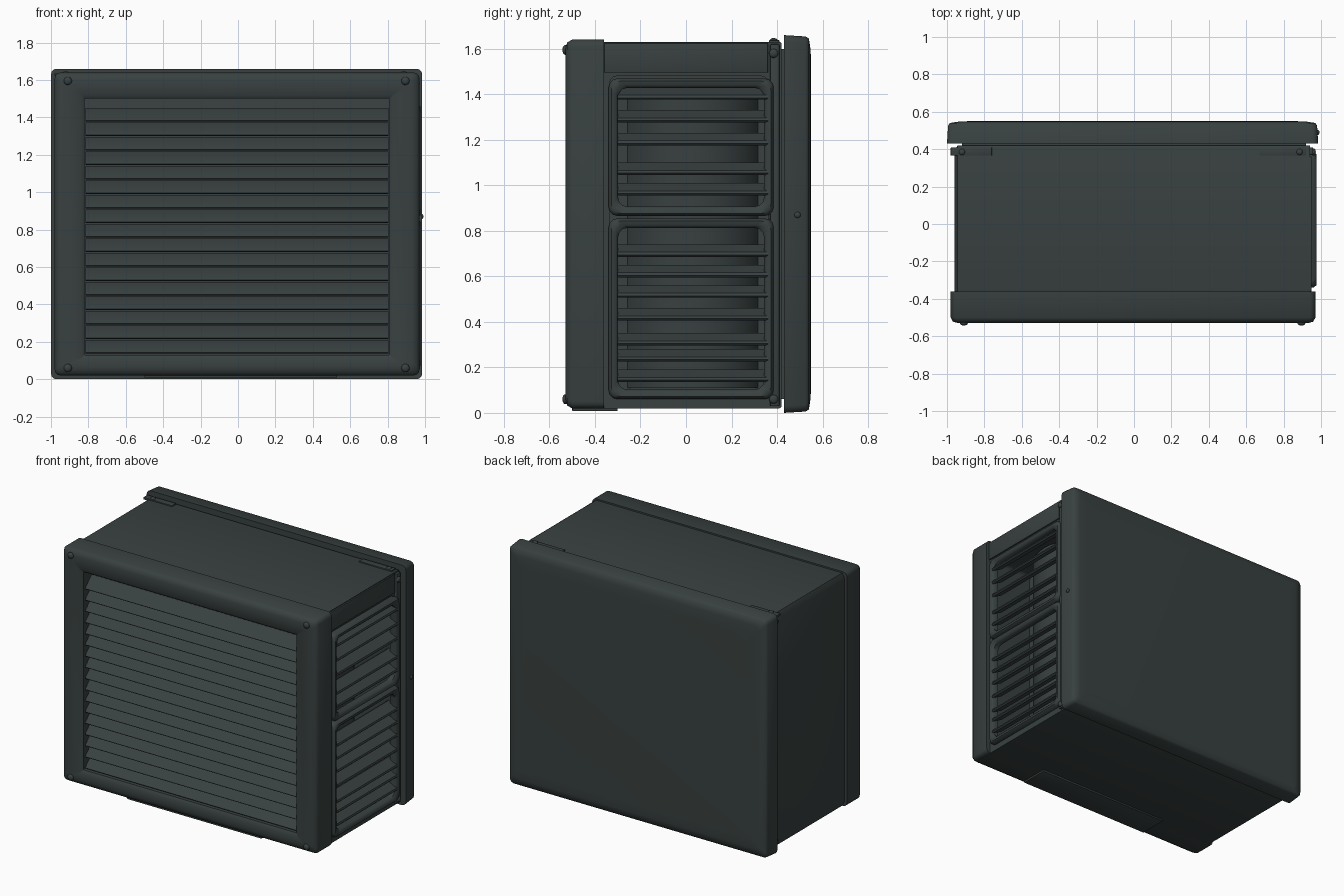
import bpy, bmesh, math
from mathutils import Vector, Matrix

if "Cube" in bpy.data.objects:
    bpy.data.objects.remove(bpy.data.objects["Cube"])


def material(name, colour):
    m = bpy.data.materials.new(name)
    m.use_nodes = True
    m.diffuse_color = (*colour, 1)
    m.node_tree.nodes["Principled BSDF"].inputs["Base Color"].default_value = (*colour, 1)
    return m


PAINT = material("dark slate paint", (0.040, 0.052, 0.051))


def finish(name, bm, angle=40):
    bmesh.ops.recalc_face_normals(bm, faces=bm.faces)
    mesh = bpy.data.meshes.new(name)
    bm.to_mesh(mesh)
    bm.free()
    mesh.materials.append(PAINT)
    ob = bpy.data.objects.new(name, mesh)
    bpy.context.scene.collection.objects.link(ob)
    bpy.ops.object.select_all(action="DESELECT")
    ob.select_set(True)
    bpy.context.view_layer.objects.active = ob
    bpy.ops.object.shade_smooth_by_angle(angle=math.radians(angle))
    return ob


def rounded(a0, a1, z0, z1, r, inset=0):
    """Rounded rectangle outline, four points per corner."""
    a0, a1, z0, z1 = a0 + inset, a1 - inset, z0 + inset, z1 - inset
    corners = ((a1 - r, z1 - r), (a0 + r, z1 - r), (a0 + r, z0 + r), (a1 - r, z0 + r))
    return [(a + r * math.cos(t), z + r * math.sin(t))
            for k, (a, z) in enumerate(corners)
            for t in [math.pi / 2 * (k + i / 3) for i in range(4)]]


def loft(name, axis, loops, caps=(False, False), ring=False, angle=40):
    """Join outlines placed at depths along the x or y axis."""
    bm = bmesh.new()
    rows = [[bm.verts.new((d, a, z) if axis == "x" else (a, d, z)) for a, z in pts]
            for d, pts in loops]
    pairs = list(zip(rows, rows[1:])) + ([(rows[-1], rows[0])] if ring else [])
    for r, s in pairs:
        for i in range(len(r)):
            j = (i + 1) % len(r)
            bm.faces.new((r[i], r[j], s[j], s[i]))
    for row, cap in zip((rows[0], rows[-1]), caps):
        if cap:
            bm.faces.new(row)
    return finish(name, bm, angle)


def box(name, lo, hi, bevel=0.0):
    bm = bmesh.new()
    lo, hi = Vector(lo), Vector(hi)
    bmesh.ops.create_cube(bm, size=1, matrix=Matrix.Translation((lo + hi) / 2)
                          @ Matrix.Diagonal((*(hi - lo), 1)))
    if bevel:
        bmesh.ops.bevel(bm, geom=bm.edges[:], offset=bevel, segments=2,
                        profile=0.5, affect="EDGES")
    return finish(name, bm)


def bolt(name, pos, direction, r=0.02):
    """Low domed screw head facing along a direction."""
    bm = bmesh.new()
    bmesh.ops.create_uvsphere(bm, u_segments=14, v_segments=8, radius=r)
    turn = Vector((0, 0, 1)).rotation_difference(Vector(direction)).to_matrix().to_4x4()
    bm.transform(Matrix.Translation(pos) @ turn @ Matrix.Diagonal((1, 1, 0.6, 1)))
    return finish(name, bm)


def slats(name, axis, start, end, heights, profile):
    """Tilted blades running along an axis, as one object."""
    bm = bmesh.new()
    for h in heights:
        ends = [[bm.verts.new((e, d, h + z) if axis == "x" else (d, e, h + z))
                 for d, z in profile] for e in (start, end)]
        n = len(profile)
        for i in range(n):
            j = (i + 1) % n
            bm.faces.new((ends[0][i], ends[0][j], ends[1][j], ends[1][i]))
        bm.faces.new(ends[0])
        bm.faces.new(ends[1])
    return finish(name, bm)


# Main casing, recessed on the vented side
case = (-0.40, 0.42, 0.02, 1.63, 0.01)
vent = (-0.335, 0.36, 0.10, 1.48, 0.03)
loft("casing", "x", [(-0.96, rounded(*case, 0.03)), (-0.943, rounded(*case)),
                     (0.94, rounded(*case)), (0.94, rounded(*vent)),
                     (0.62, rounded(*vent))], caps=(True, True), angle=50)

# Curved coil guard inside the recess
bm = bmesh.new()
bmesh.ops.create_cone(bm, cap_ends=True, segments=32, radius1=0.32, radius2=0.32,
                      depth=1.36, matrix=Matrix.Translation((0.48, 0.03, 0.79)))
finish("coil_guard", bm)

# Front frame with grille opening
face = (-0.98, 0.97, 0.02, 1.64, 0.03)
hole = (-0.82, 0.81, 0.13, 1.50, 0.005)
loft("front_frame", "y", [(-0.36, rounded(*face)), (-0.50, rounded(*face)),
                          (-0.522, rounded(*face, 0.012)), (-0.53, rounded(*face, 0.04)),
                          (-0.53, rounded(*hole, -0.02)), (-0.515, rounded(*hole)),
                          (-0.36, rounded(*hole))], ring=True, angle=50)

# Front grille blades
blade = [(-0.508, -0.032), (-0.502, -0.038), (-0.492, -0.034),
         (-0.425, 0.026), (-0.43, 0.036), (-0.44, 0.034)]
slats("front_slats", "x", -0.815, 0.805, [0.175 + 0.0775 * i for i in range(17)], blade)

# Back cover with softly rolled edges
cover = (-1.0, 0.985, 0.0, 1.66, 0.03)
loft("back_cover", "y", [(0.43, rounded(*cover, 0.03)), (0.43, rounded(*cover)),
                         (0.525, rounded(*cover, 0.006)), (0.54, rounded(*cover, 0.015)),
                         (0.547, rounded(*cover, 0.06)), (0.55, rounded(*cover, 0.12))],
     caps=(True, True), angle=80)
box("back_spacer", (-0.92, 0.41, 0.06), (0.92, 0.44, 1.6))

# Side louvre frames and blades
fin = [(0.968, -0.024), (0.976, -0.016), (0.972, -0.004),
       (0.905, 0.03), (0.893, 0.026), (0.895, 0.014)]
panels = {"upper": (0.865, 1.47, (0.98, 1.07, 1.20, 1.30, 1.40)),
          "lower": (0.06, 0.855, (0.16, 0.25, 0.32, 0.43, 0.53, 0.62, 0.71))}
for label, (z0, z1, heights) in panels.items():
    outer = (-0.34, 0.385, z0, z1, 0.04)
    loft(label + "_louvre_frame", "x",
         [(0.925, rounded(*outer)), (0.96, rounded(*outer)),
          (0.975, rounded(*outer, 0.012)), (0.972, rounded(*outer, 0.03)),
          (0.96, rounded(*outer, 0.042)), (0.925, rounded(*outer, 0.042))],
         ring=True, angle=50)
    slats(label + "_louvre_slats", "y", -0.30, 0.36, heights, fin)

# Vertical edge strip, top brackets and bottom plates
box("side_strip", (0.935, 0.37, 0.03), (0.957, 0.41, 1.62), 0.004)
box("side_header", (0.935, -0.36, 1.495), (0.95, 0.36, 1.625), 0.003)
for x0, x1, label in ((-0.98, -0.76, "right"), (0.67, 0.92, "left")):
    box(label + "_top_bracket", (x0, 0.365, 1.622), (x1, 0.41, 1.638), 0.003)
box("bottom_plate", (-0.50, -0.50, 0.008), (0.53, -0.30, 0.03), 0.004)

# Screws
for i, (x, z) in enumerate([(x, z) for x in (-0.91, 0.895) for z in (0.06, 1.595)]):
    bolt("front_screw_%d" % i, (x, -0.53, z), (0, -1, 0), 0.022)
for i, z in enumerate((0.06, 1.58)):
    bolt("left_screw_%d" % i, (0.96, 0.385, z), (1, 0, 0))
    bolt("right_screw_%d" % i, (-0.962, 0.385, z), (-1, 0, 0), 0.016)
for i, x in enumerate((-0.92, 0.885)):
    bolt("top_screw_%d" % i, (x, 0.385, 1.637), (0, 0, 1), 0.017)
bolt("cover_screw", (0.983, 0.49, 0.87), (1, 0, 0), 0.014)
